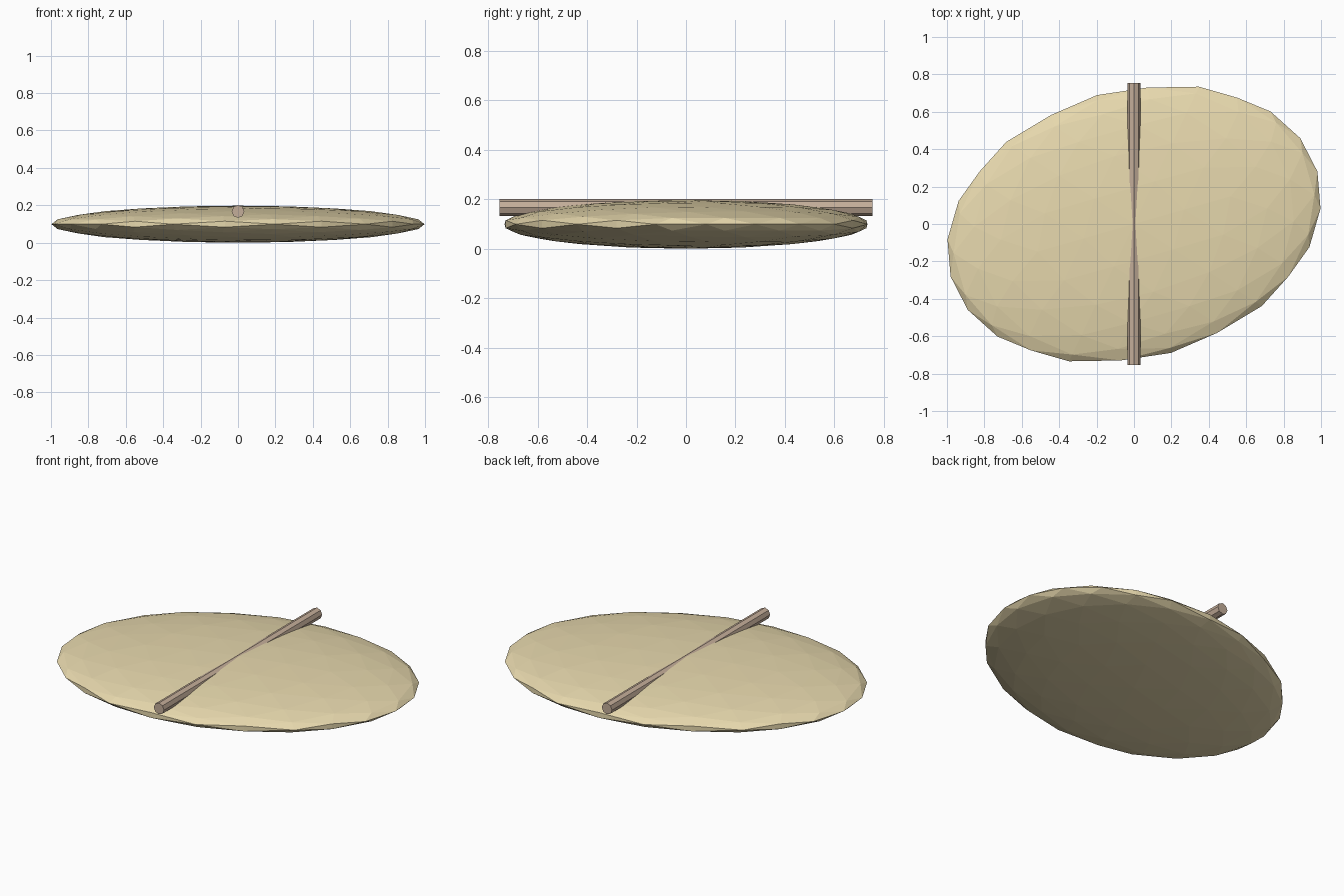
import bpy, bmesh, math
from mathutils import Matrix, Vector

if "Cube" in bpy.data.objects:
    bpy.data.objects.remove(bpy.data.objects["Cube"])


def finish(bm, name, color):
    bmesh.ops.recalc_face_normals(bm, faces=bm.faces)
    mesh = bpy.data.meshes.new(name)
    bm.to_mesh(mesh)
    bm.free()
    obj = bpy.data.objects.new(name, mesh)
    bpy.context.collection.objects.link(obj)
    mat = bpy.data.materials.new(name + "_material")
    mat.diffuse_color = (*color, 1)
    mat.use_nodes = True
    mat.node_tree.nodes["Principled BSDF"].inputs["Base Color"].default_value = mat.diffuse_color
    mesh.materials.append(mat)
    return obj


# Flattened body: faceted geodesic ball with an edge facing each axis
bm = bmesh.new()
phi = (1 + math.sqrt(5)) / 2
for s in (1, -1):
    for t in (phi, -phi):
        for p in ((t, s, 0), (0, t, s), (s, 0, t)):
            bm.verts.new(Vector(p).normalized())
bmesh.ops.convex_hull(bm, input=bm.verts[:])
for _ in range(2):
    bmesh.ops.subdivide_edges(bm, edges=bm.edges[:], cuts=1, use_grid_fill=True)
    for v in bm.verts:
        v.co.normalize()
bmesh.ops.triangulate(bm, faces=[f for f in bm.faces if len(f.verts) > 3])
bm.transform(Matrix.Translation((0, 0, 0.099))
             @ Matrix.Rotation(math.radians(16), 4, 'Z')
             @ Matrix.Diagonal((1.02, 0.717, 0.099, 1)))
finish(bm, "flat_body", (0.80, 0.69, 0.42))

# Eight-sided rod half sunk into the top, running front to back
bm = bmesh.new()
bmesh.ops.create_cone(bm, cap_ends=True, segments=8, radius1=0.034,
                      radius2=0.034, depth=1.51,
                      matrix=Matrix.Translation((0, 0, 0.167))
                      @ Matrix.Rotation(math.pi / 2, 4, 'X'))
finish(bm, "centre_rod", (0.55, 0.42, 0.32))
